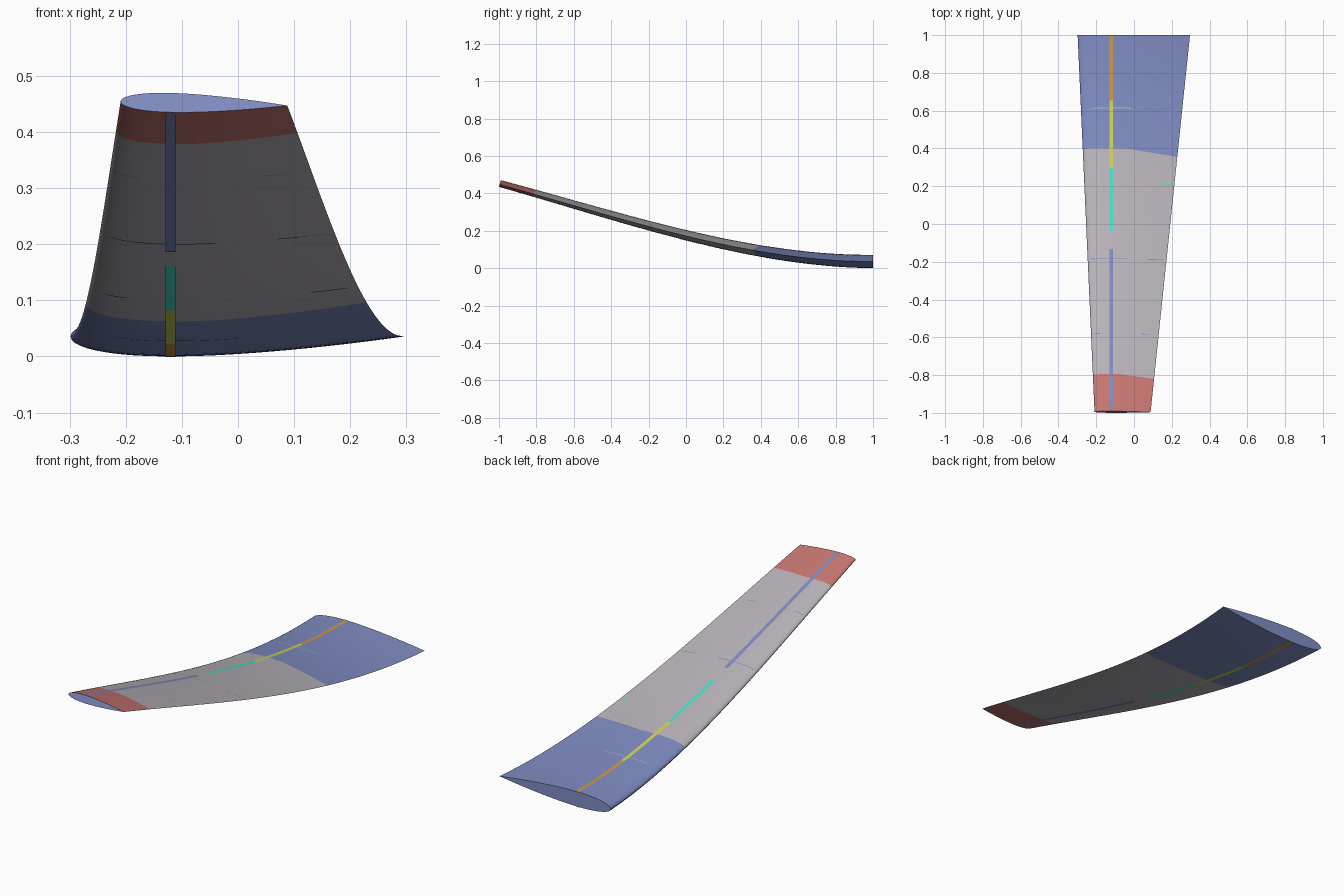
import bpy, bmesh, math

if "Cube" in bpy.data.objects:
    bpy.data.objects.remove(bpy.data.objects["Cube"])

TIP_Y = -0.995
SPAR_X = -0.12
ROOT_EDGE, TIP_EDGE = 0.395, -0.80


def material(name, rgb):
    m = bpy.data.materials.new(name)
    lin = [((c / 255 + 0.055) / 1.055) ** 2.4 for c in rgb]
    m.diffuse_color = (*lin, 1)
    m.use_nodes = True
    m.node_tree.nodes["Principled BSDF"].inputs["Base Color"].default_value = m.diffuse_color
    return m


blue = material("slate blue", (128, 141, 195))
grey = material("warm grey", (186, 181, 187))
red = material("brick red", (202, 120, 114))
orange = material("orange", (208, 152, 70))
yellow = material("lime yellow", (204, 214, 88))
teal = material("turquoise", (70, 228, 202))


def chord(y):
    return 0.297 + 0.298 * (y - TIP_Y) / (1 - TIP_Y)


def half_thickness(u):
    u = min(max(u, 0), 1)
    return 0.6 * (0.2969 * math.sqrt(u) - 0.126 * u - 0.3516 * u ** 2
                  + 0.2843 * u ** 3 - 0.1036 * u ** 4)


def surface(y, u, side, lift=0.0):
    """Point on the wing skin: span position y, chord fraction u, side +1 top / -1 bottom."""
    s, c = 1 - y, chord(y)
    z = 0.0357 + 0.1765 * s ** 2 - 0.036 * s ** 3
    lean = math.atan(0.353 * s - 0.108 * s ** 2)
    twist = math.radians(0.75 * s)
    dx, n = (u - 0.3) * c, side * (half_thickness(u) * c + lift)
    x = dx * math.cos(twist) + n * math.sin(twist)
    n = n * math.cos(twist) - dx * math.sin(twist)
    return (SPAR_X + x, y + n * math.sin(lean), z + n * math.cos(lean))


def finish(bm, name, mats):
    me = bpy.data.meshes.new(name)
    bm.to_mesh(me)
    bm.free()
    for m in mats:
        me.materials.append(m)
    ob = bpy.data.objects.new(name, me)
    bpy.context.collection.objects.link(ob)
    bpy.ops.object.select_all(action='DESELECT')
    ob.select_set(True)
    bpy.context.view_layer.objects.active = ob
    bpy.ops.object.shade_smooth_by_angle(angle=math.radians(35))
    return ob


def spread(a, b, n):
    return [a + (b - a) * i / n for i in range(n + 1)]


def warp(y, u):
    """Sweeps the colour borders slightly outboard towards the trailing edge."""
    if y > ROOT_EDGE:
        w = 0.04 * (1 - y) / (1 - ROOT_EDGE)
    elif y > TIP_EDGE:
        w = 0.02 + 0.02 * (y - TIP_EDGE) / (ROOT_EDGE - TIP_EDGE)
    else:
        w = 0.02 * (y - TIP_Y) / (TIP_EDGE - TIP_Y)
    return y - w * max(0, (u - 0.45) / 0.55)


# Wing skin: lofted aerofoil sections
N = 28
us = [0.5 - 0.5 * math.cos(math.pi * i / N) for i in range(N + 1)]
loop = [(u, 1) for u in reversed(us)] + [(u, -1) for u in us[1:-1]]
stations = (spread(1, ROOT_EDGE, 16) + spread(ROOT_EDGE, TIP_EDGE, 26)[1:]
            + spread(TIP_EDGE, TIP_Y, 5)[1:])
bm = bmesh.new()
rings = [[bm.verts.new(surface(warp(y, u), u, sd)) for u, sd in loop] for y in stations]
for i in range(len(rings) - 1):
    mid = (stations[i] + stations[i + 1]) / 2
    index = 0 if mid > ROOT_EDGE else 1 if mid > TIP_EDGE else 2
    for j in range(len(loop)):
        k = (j + 1) % len(loop)
        f = bm.faces.new((rings[i][j], rings[i][k], rings[i + 1][k], rings[i + 1][j]))
        f.material_index = index
for ring in (rings[0], rings[-1]):
    bm.faces.new(ring).material_index = 0
bmesh.ops.recalc_face_normals(bm, faces=bm.faces[:])
finish(bm, "wing", [blue, grey, red])


def plate(name, y0, y1, x0, x1, side, mat, lift):
    """Thin coloured plate lying on the skin between two span and two x positions."""
    ny = max(1, round(abs(y1 - y0) / 0.025))
    nx = max(2, round((x1 - x0) / 0.009))
    bm = bmesh.new()
    g = [[bm.verts.new(surface(y, 0.3 + (x - SPAR_X) / chord(y), side, lift))
          for x in spread(x0, x1, nx)] for y in spread(y0, y1, ny)]
    for i in range(ny):
        for j in range(nx):
            q = [g[i][j], g[i + 1][j], g[i + 1][j + 1], g[i][j + 1]]
            bm.faces.new(q if side > 0 else q[::-1])
    finish(bm, name, [mat])


# Spar stripe segments on both skins
SPAR = [("inner", 1.0, 0.65, orange), ("second", 0.65, 0.29, yellow),
        ("third", 0.29, -0.045, teal), ("outer", -0.14, -0.99, blue)]
# Fine rib marks: span position, x ranges, colours above and below
RIBS = [(0.61, [(-0.23, 0.0)], grey, teal),
        (0.21, [(-0.235, -0.2), (0.13, 0.195)], teal, blue),
        (-0.19, [(-0.23, -0.04), (0.07, 0.155)], blue, blue),
        (-0.585, [(-0.22, -0.18), (0.04, 0.085)], blue, blue)]
for side, where in ((1, "upper"), (-1, "lower")):
    for part, y0, y1, mat in SPAR:
        plate(f"spar_{part}_{where}", y0, y1, SPAR_X - 0.009, SPAR_X + 0.009, side, mat, 0.0012)
    for r, (y, spans, above, below) in enumerate(RIBS):
        for k, (x0, x1) in enumerate(spans):
            plate(f"rib_mark_{r}_{k}_{where}", y + 0.002, y - 0.002, x0, x1, side,
                  above if side > 0 else below, 0.0007)
